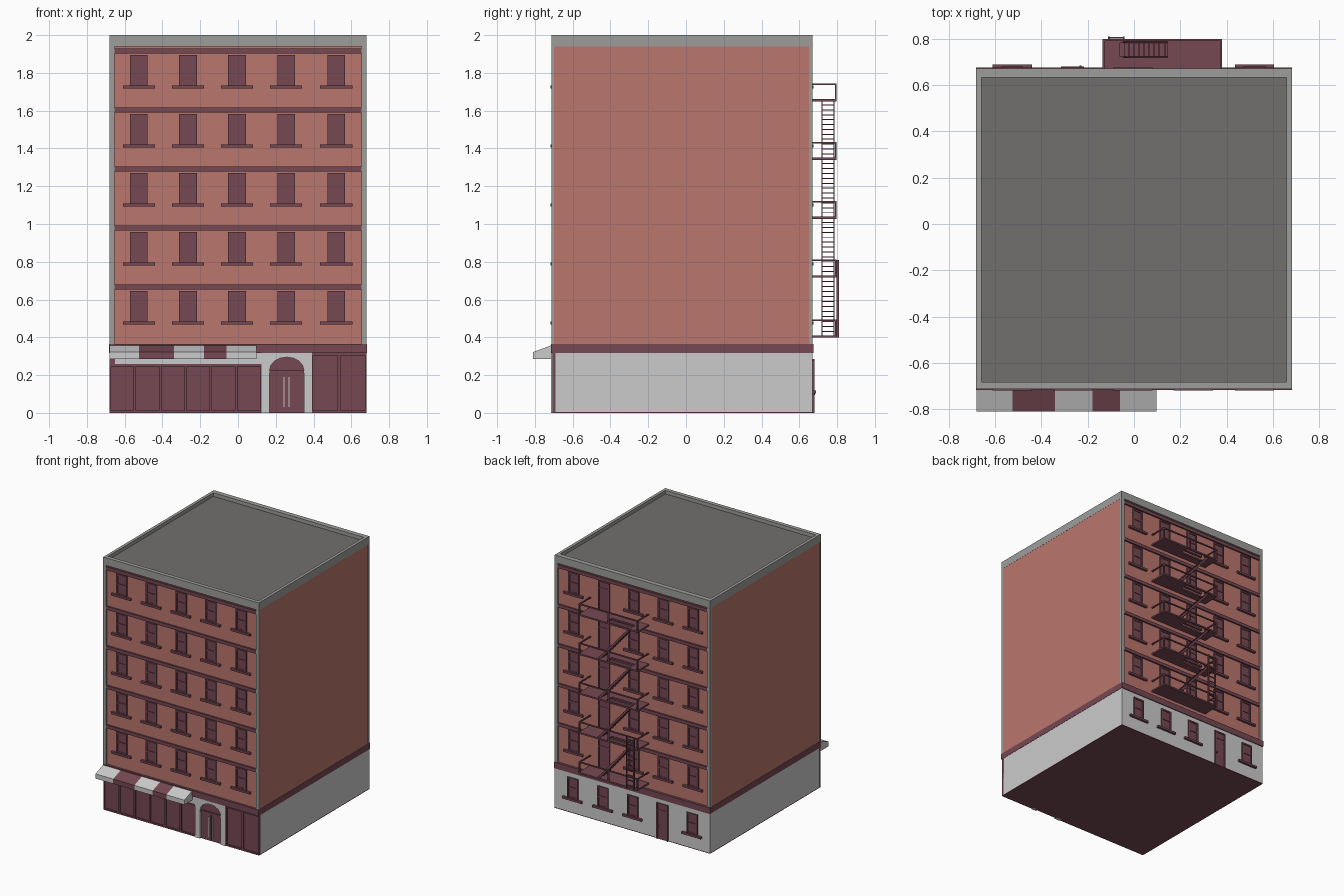
import bpy, bmesh, math

if "Cube" in bpy.data.objects:
    bpy.data.objects.remove(bpy.data.objects["Cube"])

def material(name, rgb):
    m = bpy.data.materials.new(name)
    m.diffuse_color = (*rgb, 1)
    m.use_nodes = True
    m.node_tree.nodes["Principled BSDF"].inputs["Base Color"].default_value = m.diffuse_color
    return m

BRICK = material("brick", (0.49, 0.18, 0.15))
TRIM = material("maroon_trim", (0.18, 0.065, 0.086))
STONE = material("dark_stone", (0.34, 0.34, 0.33))
ROOF = material("roof_felt", (0.165, 0.16, 0.155))

def finish(name, bm, mat):
    bmesh.ops.recalc_face_normals(bm, faces=bm.faces)
    me = bpy.data.meshes.new(name)
    bm.to_mesh(me)
    bm.free()
    ob = bpy.data.objects.new(name, me)
    bpy.context.collection.objects.link(ob)
    if mat:
        me.materials.append(mat)
    return ob

def add_prism(bm, pts, axis, a, b):
    """Extrude a closed outline along axis from a to b (pts are the other two axes in order)."""
    def at(p, v):
        q = list(p)
        q.insert(axis, v)
        return bm.verts.new(q)
    lo, hi = [at(p, a) for p in pts], [at(p, b) for p in pts]
    bm.faces.new(lo)
    bm.faces.new(hi[::-1])
    for i in range(len(pts)):
        j = (i + 1) % len(pts)
        bm.faces.new((lo[i], lo[j], hi[j], hi[i]))

def add_box(bm, x0, x1, y0, y1, z0, z1):
    add_prism(bm, [(x0, y0), (x1, y0), (x1, y1), (x0, y1)], 2, z0, z1)

def boxes(name, items, mat=None):
    bm = bmesh.new()
    for it in items:
        add_box(bm, *it)
    return finish(name, bm, mat)

def prism(name, pts, axis, a, b, mat=None):
    bm = bmesh.new()
    add_prism(bm, pts, axis, a, b)
    return finish(name, bm, mat)

FRONT, BACK, GBACK = -0.70, 0.657, 0.67
COLS = [-0.525, -0.265, -0.005, 0.255, 0.52]
HEADS = [0.645, 0.957, 1.27, 1.583, 1.895]
LANDINGS = [0.405, 0.722, 1.033, 1.345, 1.655]

# main masses
boxes("base_slab", [(-0.68, 0.68, FRONT, GBACK, 0, 0.006)], TRIM)
boxes("ground_floor_walls", [(-0.68, 0.68, -0.69, GBACK, 0.006, 0.316)])
boxes("shop_cornice_band", [(-0.682, 0.682, -0.716, 0.676, 0.316, 0.364)], TRIM)
boxes("brick_walls", [(-0.68, 0.68, FRONT, BACK, 0.364, 1.94)], BRICK)
boxes("corner_piers", [(min(s * 0.655, s * 0.681), max(s * 0.655, s * 0.681), y0, y1, 0.364, 1.94)
                       for s in (-1, 1) for y0, y1 in ((-0.713, -0.699), (0.65, 0.67))], STONE)

# parapet ring and sunken roof
boxes("parapet", [(-0.681, -0.658, -0.713, 0.67, 1.94, 2), (0.658, 0.681, -0.713, 0.67, 1.94, 2),
                  (-0.658, 0.658, -0.713, -0.682, 1.94, 2), (-0.658, 0.658, 0.632, 0.67, 1.94, 2)], STONE)
boxes("roof", [(-0.658, 0.658, -0.682, 0.632, 1.94, 1.972)], ROOF)

# openings on the front and back walls
def slab(x0, x1, wall, s, d, z0, z1):
    return (x0, x1, min(wall - s * 0.003, wall + s * d), max(wall - s * 0.003, wall + s * d), z0, z1)

def window(cx, top, wall, s):
    w, bot = 0.047, top - 0.162
    mid = (top + bot) / 2
    return [slab(cx - w, cx + w, wall, s, 0.002, bot, top),
            slab(cx - w, cx - w + 0.012, wall, s, 0.009, bot, top),
            slab(cx + w - 0.012, cx + w, wall, s, 0.009, bot, top),
            slab(cx - w, cx + w, wall, s, 0.009, top - 0.012, top),
            slab(cx - w, cx + w, wall, s, 0.007, mid - 0.006, mid + 0.006),
            slab(cx - w, cx + w, wall, s, 0.005, bot, bot + 0.01),
            slab(cx - 0.085, cx + 0.085, wall, s, 0.018, bot - 0.016, bot)]

def door(cx, z0, top, wall, s):
    w = 0.05
    return [slab(cx - w, cx + w, wall, s, 0.003, z0, top),
            slab(cx - w, cx - w + 0.01, wall, s, 0.009, z0, top),
            slab(cx + w - 0.01, cx + w, wall, s, 0.009, z0, top),
            slab(cx - w, cx + w, wall, s, 0.009, top - 0.01, top),
            slab(cx - w, cx + w, wall, s, 0.006, top - 0.06, top - 0.05)]

front, back, doors = [], [], []
for top, floor in zip(HEADS, LANDINGS):
    for cx in COLS:
        front += window(cx, top, FRONT, -1)
        if cx == 0.255:
            doors += door(cx, floor, top, BACK, 1)
        else:
            back += window(cx, top, BACK, 1)
for cx in COLS:
    if cx == -0.265:
        doors += door(cx, 0, 0.285, GBACK, 1) + [slab(cx + 0.03, cx + 0.038, GBACK, 1, 0.014, 0.095, 0.107)]
    else:
        back += window(cx, 0.28, GBACK, 1)
boxes("front_windows", front, TRIM)
boxes("back_windows", back, TRIM)
boxes("back_doors", doors, TRIM)

# belt courses above every storey
boxes("belt_courses", [slab(-0.655, 0.655, wall, s, 0.012, t + 0.008, t + 0.034)
                       for wall, s in ((FRONT, -1), (BACK, 1)) for t in HEADS], TRIM)

# shop front with framed panels
def panels(x0, x1, n, top):
    out = [(x0, x1, -0.698, -0.688, 0, top), (x0, x1, -0.708, -0.697, 0, 0.012),
           (x0, x1, -0.708, -0.697, top - 0.012, top)]
    for i in range(n + 1):
        x = x0 + (x1 - x0) * i / n
        out.append((max(x0, x - 0.007), min(x1, x + 0.007), -0.708, -0.697, 0.012, top - 0.012))
    return out

boxes("shop_front", panels(-0.68, 0.125, 6, 0.258) + [(-0.68, -0.65, -0.71, -0.688, 0.258, 0.316)], TRIM)
boxes("side_panels", panels(0.39, 0.68, 2, 0.316), TRIM)
boxes("shop_fascia", [(-0.65, 0.125, -0.708, -0.688, 0.258, 0.316)])

# striped awning
EDGES = [-0.68, -0.525, -0.34, -0.18, -0.06, 0.098]
for i in range(5):
    prism(f"awning_stripe_{i + 1}", [(-0.81, 0.285), (-0.81, 0.322), (-0.712, 0.358), (-0.70, 0.358), (-0.70, 0.285)],
          0, EDGES[i], EDGES[i + 1], TRIM if i % 2 else None)

# arched entrance: stone surround, infill and double door
arch = [(0.258 + 0.091 * math.cos(math.pi * k / 8), 0.225 + 0.07 * math.sin(math.pi * k / 8)) for k in range(9)]
prism("entrance_surround", [(0.125, 0), (0.125, 0.318), (0.392, 0.318), (0.392, 0), (0.349, 0)] + arch + [(0.167, 0)],
      1, -0.714, -0.688)
prism("entrance_infill", [(0.349, 0)] + arch + [(0.167, 0)], 1, -0.696, -0.688, TRIM)
boxes("entrance_doors", [(0.172, 0.256, -0.702, -0.69, 0, 0.21), (0.26, 0.344, -0.702, -0.69, 0, 0.21),
                         (0.167, 0.349, -0.708, -0.69, 0.21, 0.225)], TRIM)
boxes("door_handles", [(x, x + 0.005, -0.709, -0.70, 0.03, 0.19) for x in (0.24, 0.268)])

# fire escape: landings with stair openings, railings and flights
X0, X1, Y0, Y1 = -0.135, 0.38, 0.655, 0.798
HX0, HX1, HY0, HY1 = -0.06, 0.145, 0.718, 0.787
decks, rails, flights = [], [], bmesh.new()
for i, z in enumerate(LANDINGS):
    if i == 0:
        decks.append((X0, X1, Y0, Y1, z - 0.006, z + 0.006))
    else:
        decks += [(X0, HX0, Y0, Y1, z - 0.006, z + 0.006), (HX1, X1, Y0, Y1, z - 0.006, z + 0.006),
                  (HX0, HX1, Y0, HY0, z - 0.006, z + 0.006), (HX0, HX1, HY1, Y1, z - 0.006, z + 0.006)]
    h = z + 0.09
    rails += [(X0, X1, Y1 - 0.009, Y1, h - 0.009, h)]
    rails += [(x, x + 0.009, Y0, Y1, h - 0.009, h) for x in (X0, X1 - 0.009)]
    rails += [(x, x + 0.009, Y1 - 0.009, Y1, z, h) for x in (X0, 0.117, X1 - 0.009)]
    if i < 4:
        zt = LANDINGS[i + 1]
        xb, xt, n = 0.205, HX0, 12
        for y in (HY0, HY1 - 0.005):
            add_prism(flights, [(xb, z), (xb + 0.022, z), (xt + 0.012, zt), (xt - 0.008, zt)], 1, y, y + 0.005)
        for k in range(1, n):
            x, tz = xb + (xt - xb) * k / n, z + (zt - z) * k / n
            add_box(flights, x - 0.006, x + 0.014, HY0, HY1, tz - 0.002, tz + 0.003)
boxes("fire_escape_landings", decks, TRIM)
boxes("fire_escape_railings", rails, TRIM)
finish("fire_escape_stairs", flights, TRIM)

# drop ladder on the lowest landing
boxes("drop_ladder", [(x, x + 0.008, 0.798, 0.81, 0.4, 0.81) for x in (-0.112, -0.048)] +
      [(-0.112, -0.04, 0.801, 0.807, 0.425 + 0.04 * k, 0.432 + 0.04 * k) for k in range(10)], TRIM)
